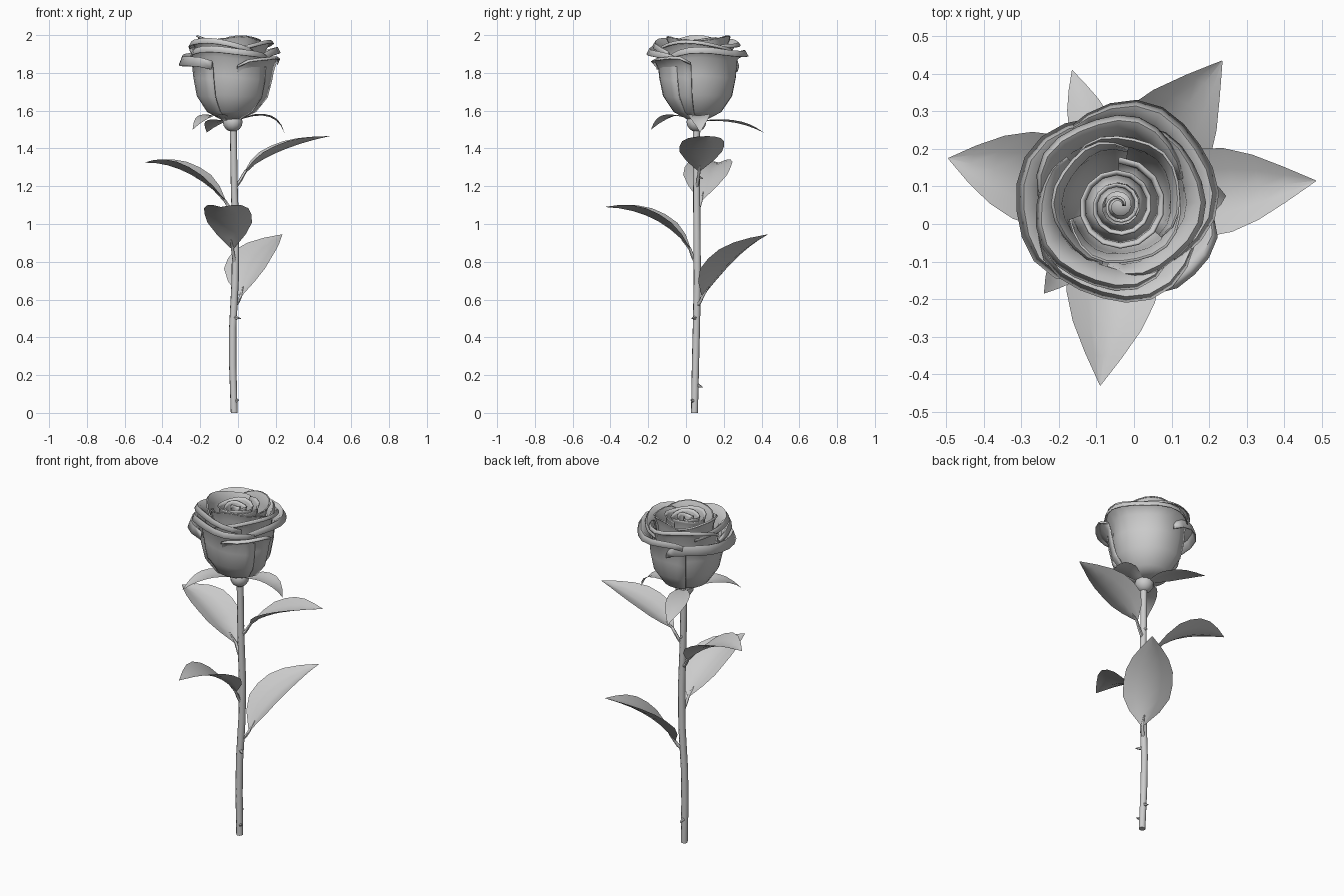
import bpy, bmesh, math
from mathutils import Vector

if "Cube" in bpy.data.objects:
    bpy.data.objects.remove(bpy.data.objects["Cube"])

CX, CY = -0.04, 0.06          # bloom centre


def finish(name, verts, faces, thick=0.0, angle=60):
    me = bpy.data.meshes.new(name)
    me.from_pydata(verts, [], faces)
    bm = bmesh.new()
    bm.from_mesh(me)
    bmesh.ops.remove_doubles(bm, verts=bm.verts, dist=0.0005)
    bmesh.ops.recalc_face_normals(bm, faces=bm.faces)
    bm.to_mesh(me)
    bm.free()
    ob = bpy.data.objects.new(name, me)
    bpy.context.collection.objects.link(ob)
    if thick:
        m = ob.modifiers.new("thickness", 'SOLIDIFY')
        m.thickness, m.offset = thick, 0
    bpy.ops.object.select_all(action='DESELECT')
    ob.select_set(True)
    bpy.context.view_layer.objects.active = ob
    bpy.ops.object.shade_smooth_by_angle(angle=math.radians(angle))
    return ob


def grid_faces(rows, cols):
    return [(i * cols + j, i * cols + j + 1, (i + 1) * cols + j + 1, (i + 1) * cols + j)
            for i in range(rows - 1) for j in range(cols - 1)]


def tube(name, pts, radii, sides=8):
    pts = [Vector(p) for p in pts]
    verts = []
    for i, p in enumerate(pts):
        t = (pts[min(i + 1, len(pts) - 1)] - pts[max(i - 1, 0)]).normalized()
        a = t.cross(Vector((0.3, 1, 0.1))).normalized()
        b = t.cross(a)
        for k in range(sides + 1):
            w = 2 * math.pi * k / sides
            verts.append(p + radii[i] * (a * math.cos(w) + b * math.sin(w)))
    n = sides + 1
    last = (len(pts) - 1) * n
    caps = [tuple(range(sides)), tuple(range(last, last + sides))]
    return finish(name, verts, grid_faces(len(pts), n) + caps)


def bezier(a, b, c, t):
    return a * (1 - t) ** 2 + b * 2 * t * (1 - t) + c * t * t


def leaf(name, base, ctrl, tip, half, fold):
    a, b, c = Vector(base), Vector(ctrl), Vector(tip)
    d = c - a
    side = Vector((-d.y, d.x, 0)).normalized()
    widths = [0.08, 0.62, 0.95, 1.0, 0.95, 0.74, 0.4, 0.01]
    verts = []
    for i, w in enumerate(widths):
        t = i / (len(widths) - 1)
        p = bezier(a, b, c, t)
        tan = ((b - a) * (1 - t) + (c - b) * t).normalized()
        up = tan.cross(side).normalized()
        up = up if up.z > 0 else -up
        for s in (-1, -0.5, 0, 0.5, 1):
            verts.append(p + side * s * half * w + up * (fold * half * w * abs(s) ** 1.4))
    return finish(name, verts, grid_faces(len(widths), 5))


def petal(name, a0, span, r, rim, top, drop):
    # profile from the base of the bloom to the curled rim; the start edge tucks inside
    prof = [(0.03, 1.545), (0.62 * r, 1.595), (0.9 * r, 1.68), (r, 1.78),
            (1.04 * r, top - 0.05), (0.6 * r + 0.45 * rim, top - 0.008),
            (0.3 * r + 0.72 * rim, top), (rim, top - drop)]
    n = max(6, int(span / 14))
    verts = []
    for pr, pz in prof:
        h = min(1, max(0, (pz - 1.6) / 0.35))
        for j in range(n + 1):
            u = j / n
            e = abs(2 * u - 1)
            w = math.radians(a0 + span * u)
            flare = max(0, pr - 1.04 * r)
            rr = (min(pr, 1.04 * r) * (1 + 0.14 * (u - 0.55)) + flare * (1 - 0.7 * e ** 3))
            rr *= 1 + 0.025 * h * math.sin(5 * w + a0)
            z = pz - 0.05 * h * e ** 4 + 0.012 * h * math.sin(3 * w + a0)
            verts.append((CX + rr * math.cos(w), CY + rr * math.sin(w), z))
    return finish(name, verts, grid_faces(len(prof), n + 1), 0.006)


# stem
tube("stem", [(-0.02, 0.045, 0), (-0.028, 0.05, 0.25), (-0.028, 0.055, 0.45),
              (-0.015, 0.06, 0.7), (-0.012, 0.058, 0.95), (-0.02, 0.056, 1.2),
              (-0.025, 0.055, 1.53)], [0.019, 0.02, 0.02, 0.02, 0.02, 0.019, 0.019])

# rose hip under the bloom
bpy.ops.mesh.primitive_uv_sphere_add(segments=12, ring_count=8, radius=0.052,
                                     location=(-0.028, 0.055, 1.54))
bpy.context.object.name = "hip"
bpy.ops.object.shade_smooth()

# thorns
for i, (p, q) in enumerate([((-0.025, 0.055, 0.505), (0.015, 0.03, 0.5)),
                            ((-0.025, 0.05, 0.15), (-0.025, 0.09, 0.135)),
                            ((-0.02, 0.045, 0.06), (0.005, 0.025, 0.07)),
                            ((-0.02, 0.055, 1.25), (-0.02, 0.09, 1.24))]):
    tube(f"thorn_{i}", [p, q], [0.016, 0.002], 5)

# leaves: stalk root, blade base, bend control, tip, half width
leaves = [
    ((-0.02, 0.055, 1.19), (0.04, 0.07, 1.28), (0.2, 0.085, 1.405), (0.485, 0.115, 1.465), 0.118),
    ((-0.02, 0.055, 1.06), (-0.07, 0.08, 1.125), (-0.28, 0.125, 1.33), (-0.495, 0.175, 1.325), 0.125),
    ((-0.015, 0.055, 0.79), (-0.03, 0.02, 0.87), (-0.06, -0.15, 1.08), (-0.09, -0.43, 1.09), 0.125),
    ((-0.015, 0.06, 0.57), (0.015, 0.09, 0.62), (0.06, 0.22, 0.83), (0.235, 0.435, 0.945), 0.135),
]
for i, (root, base, ctrl, tip, half) in enumerate(leaves):
    leaf(f"leaf_{i}", base, ctrl, tip, half, 0.35)
    mid = Vector(root).lerp(Vector(base), 0.5) - Vector((0, 0, 0.008))
    inner = bezier(Vector(base), Vector(ctrl), Vector(tip), 0.12)
    tube(f"leaf_stalk_{i}", [root, mid, base, inner], [0.011, 0.009, 0.008, 0.003], 6)

# sepals
leaf("sepal_right", (-0.02, 0.055, 1.54), (0.19, 0.07, 1.63), (0.245, 0.075, 1.485), 0.06, 0.15)
leaf("sepal_back", (-0.035, 0.07, 1.54), (-0.12, 0.25, 1.565), (-0.165, 0.41, 1.485), 0.06, 0.15)
leaf("sepal_left", (-0.04, 0.05, 1.54), (-0.16, -0.08, 1.62), (-0.24, -0.185, 1.5), 0.06, 0.15)

# petals: start angle, span, body radius, rim radius, top, rim drop
petals = [
    (-55, 180, 0.195, 0.268, 1.925, 0.03), (95, 150, 0.195, 0.275, 1.895, 0.05),
    (190, 140, 0.198, 0.265, 1.93, 0.03), (-80, 72, 0.205, 0.285, 1.885, 0.01),
    (20, 170, 0.172, 0.23, 1.965, 0.015), (140, 170, 0.172, 0.235, 1.97, 0.025),
    (260, 170, 0.172, 0.225, 1.96, 0.015),
    (-40, 175, 0.145, 0.175, 1.985, 0.0), (80, 175, 0.145, 0.175, 1.985, 0.005),
    (200, 175, 0.142, 0.17, 1.98, 0.0),
]
for i, p in enumerate(petals):
    petal(f"petal_{i}", *p)

# rolled heart of the bloom: one spiral ribbon
turns, n = 3.25, 46
verts = []
for z, k in ((1.66, 0.75), (1.78, 1.0), (1.9, 0.98), (1.965, 0.98), (1.98, 1.08)):
    for j in range(n + 1):
        u = j / n
        w = 2 * math.pi * turns * u
        r = (0.014 + 0.105 * u) * k
        verts.append((CX + r * math.cos(w), 0.048 + r * math.sin(w),
                      z - 0.02 * (1 - u) + 0.008 * math.sin(2.3 * w)))
finish("bloom_heart", verts, grid_faces(5, n + 1), 0.006)
